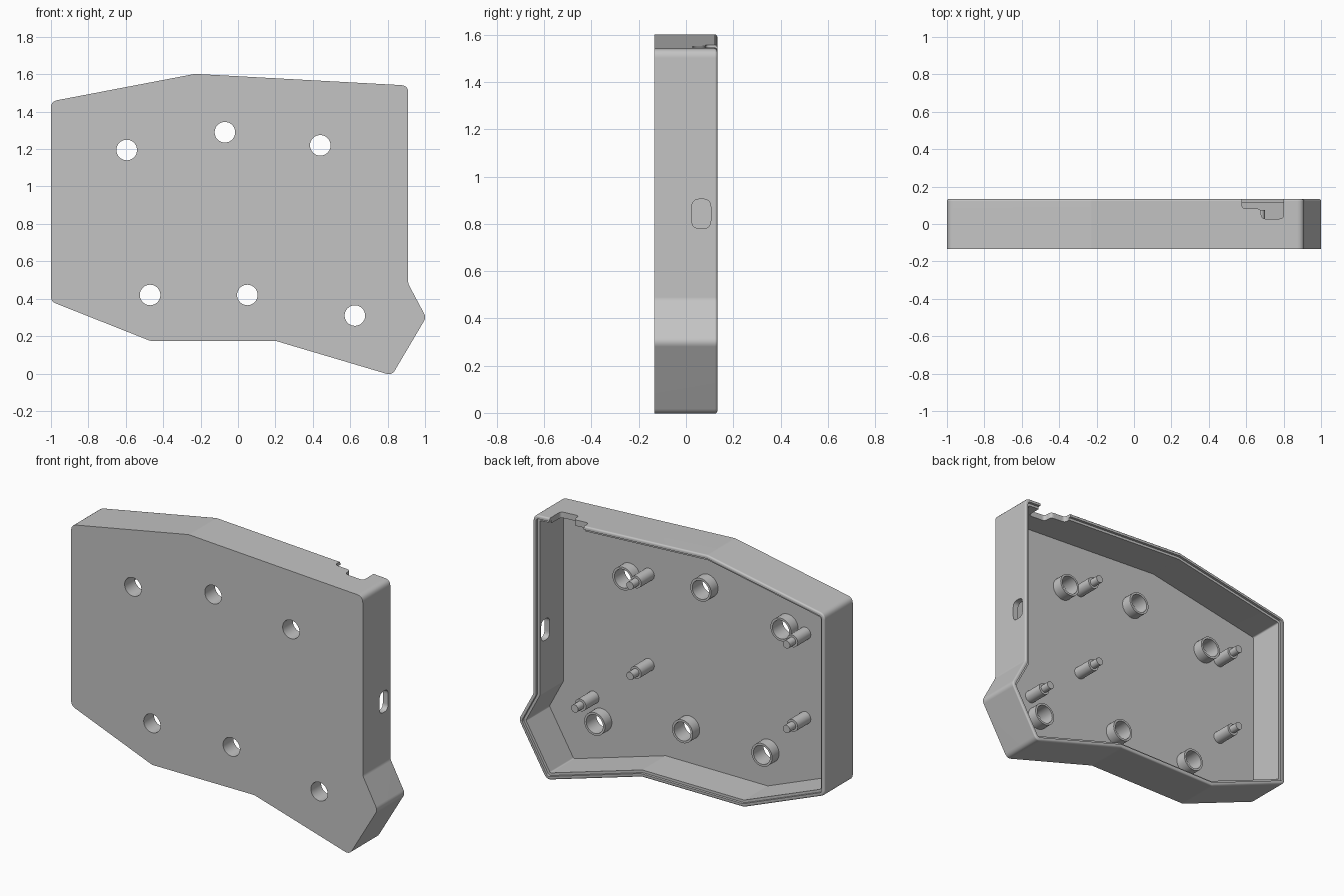
import bpy, bmesh, math
from mathutils import Vector

if "Cube" in bpy.data.objects:
    bpy.data.objects.remove(bpy.data.objects["Cube"])

GREY = (0.55, 0.55, 0.55, 1)
mat = bpy.data.materials.new("matte grey")
mat.use_nodes = True
mat.diffuse_color = GREY
mat.node_tree.nodes["Principled BSDF"].inputs["Base Color"].default_value = GREY

BACK, FRONT = 0.1325, -0.1325
WALL, FLOOR = 0.035, FRONT + 0.03
HOLE_R = 0.055

# Case outline (x, z), clockwise seen from the front
OUTLINE = [(-1, 1.455), (-0.23, 1.602), (0.91, 1.54), (0.91, 0.48), (1.006, 0.30),
           (0.823, -0.01), (0.2, 0.175), (-0.47, 0.175), (-1, 0.385)]
HOLES = [(-0.595, 1.195), (-0.07, 1.29), (0.44, 1.22),
         (-0.47, 0.42), (0.05, 0.42), (0.625, 0.31)]
PEGS = [(0.315, 1.255), (0.315, 0.72), (-0.71, 1.18), (-0.71, 0.68), (0.677, 0.43)]


def inset(points, d):
    """Move every edge of a clockwise polygon inwards by d."""
    pts = [Vector(p) for p in points]
    out = []
    for i, p in enumerate(pts):
        a = (p - pts[i - 1]).normalized()
        b = (pts[(i + 1) % len(pts)] - p).normalized()
        na, nb = Vector((a.y, -a.x)), Vector((b.y, -b.x))
        out.append(p + (na + nb) * d / (1 + na.dot(nb)))
    return out


def rounded(points, r, steps=5):
    """Replace each corner with a small arc."""
    pts = [Vector(p) for p in points]
    out = []
    for i, p in enumerate(pts):
        a = (pts[i - 1] - p).normalized()
        b = (pts[(i + 1) % len(pts)] - p).normalized()
        t = r * math.tan((math.pi - a.angle(b)) / 2)
        for k in range(steps + 1):
            u = k / steps
            out.append(p + a * t * (1 - u) ** 2 + b * t * u ** 2)
    return out


def loft(bm, loops, cap=True, closed=False):
    """Skin a list of equal-length loops of 3D points."""
    rings = [[bm.verts.new(p) for p in loop] for loop in loops]
    n = len(rings[0])
    pairs = list(zip(rings, rings[1:]))
    if closed:
        pairs.append((rings[-1], rings[0]))
    for r0, r1 in pairs:
        for i in range(n):
            j = (i + 1) % n
            bm.faces.new((r0[i], r0[j], r1[j], r1[i]))
    if cap and not closed:
        bm.faces.new(rings[0])
        bm.faces.new(rings[-1])


def circle(x, z, r, y, n=32):
    return [(x + r * math.cos(math.tau * i / n), y, z + r * math.sin(math.tau * i / n))
            for i in range(n)]


def finish(name, bm):
    bmesh.ops.recalc_face_normals(bm, faces=bm.faces)
    mesh = bpy.data.meshes.new(name)
    bm.to_mesh(mesh)
    bm.free()
    mesh.materials.append(mat)
    obj = bpy.data.objects.new(name, mesh)
    bpy.context.collection.objects.link(obj)
    return obj


def activate(obj):
    bpy.ops.object.select_all(action='DESELECT')
    obj.select_set(True)
    bpy.context.view_layer.objects.active = obj


def smooth(obj):
    activate(obj)
    bpy.ops.object.shade_smooth_by_angle(angle=math.radians(35))
    obj.modifiers.new("even_shading", 'WEIGHTED_NORMAL').keep_sharp = True


# Tray shell: outer wall, rounded rim, stepped lip, inner wall and floor
E = 0.01
section = [(0, FRONT), (0, BACK - E)]
section += [(E * (1 - math.cos(a)), BACK - E + E * math.sin(a))
            for a in (math.pi / 6, math.pi / 3, math.pi / 2)]
section += [(0.02, BACK), (0.02, BACK - 0.015), (WALL, BACK - 0.015), (WALL, FLOOR)]
bm = bmesh.new()
loft(bm, [[(p.x, y, p.y) for p in rounded(inset(OUTLINE, d), max(0.04 - d, 0.01))]
          for d, y in section])
shell = finish("case_shell", bm)

# Cutters: screw holes, side port, stepped notch in the top wall
bm = bmesh.new()
for x, z in HOLES:
    loft(bm, [circle(x, z, HOLE_R, FRONT - 0.1), circle(x, z, HOLE_R, FLOOR + 0.03)])
port = rounded([(0.025, 0.78), (0.105, 0.78), (0.105, 0.905), (0.025, 0.905)], 0.034)
loft(bm, [[(x, p.x, p.y) for p in port] for x in (0.82, 1.0)])
notch = rounded([(0.577, 0.2), (0.577, 0.082), (0.68, 0.082), (0.68, 0.028),
                 (0.80, 0.028), (0.80, 0.2)], 0.022)
loft(bm, [[(p.x, p.y, z) for p in notch] for z in (1.48, 1.7)])
cutter = finish("opening_cutter", bm)
cutter.hide_render = True

cut = shell.modifiers.new("openings", 'BOOLEAN')
cut.operation, cut.solver, cut.object = 'DIFFERENCE', 'EXACT', cutter
activate(shell)
bpy.ops.object.modifier_apply(modifier=cut.name)
bpy.data.objects.remove(cutter)
smooth(shell)

# Hollow bosses around the screw holes
top = FLOOR + 0.065
for i, (x, z) in enumerate(HOLES):
    bm = bmesh.new()
    loft(bm, [circle(x, z, r, y) for r, y in
              ((HOLE_R, FLOOR), (HOLE_R, top), (0.068, top), (0.068, FLOOR))], closed=True)
    smooth(finish(f"screw_boss_{i + 1}", bm))

# Stepped board pegs
for i, (x, z) in enumerate(PEGS):
    bm = bmesh.new()
    loft(bm, [circle(x, z, r, y, 24) for r, y in
              ((0.036, FLOOR - 0.005), (0.036, 0.02), (0.023, 0.02), (0.023, 0.075))])
    smooth(finish(f"board_peg_{i + 1}", bm))
